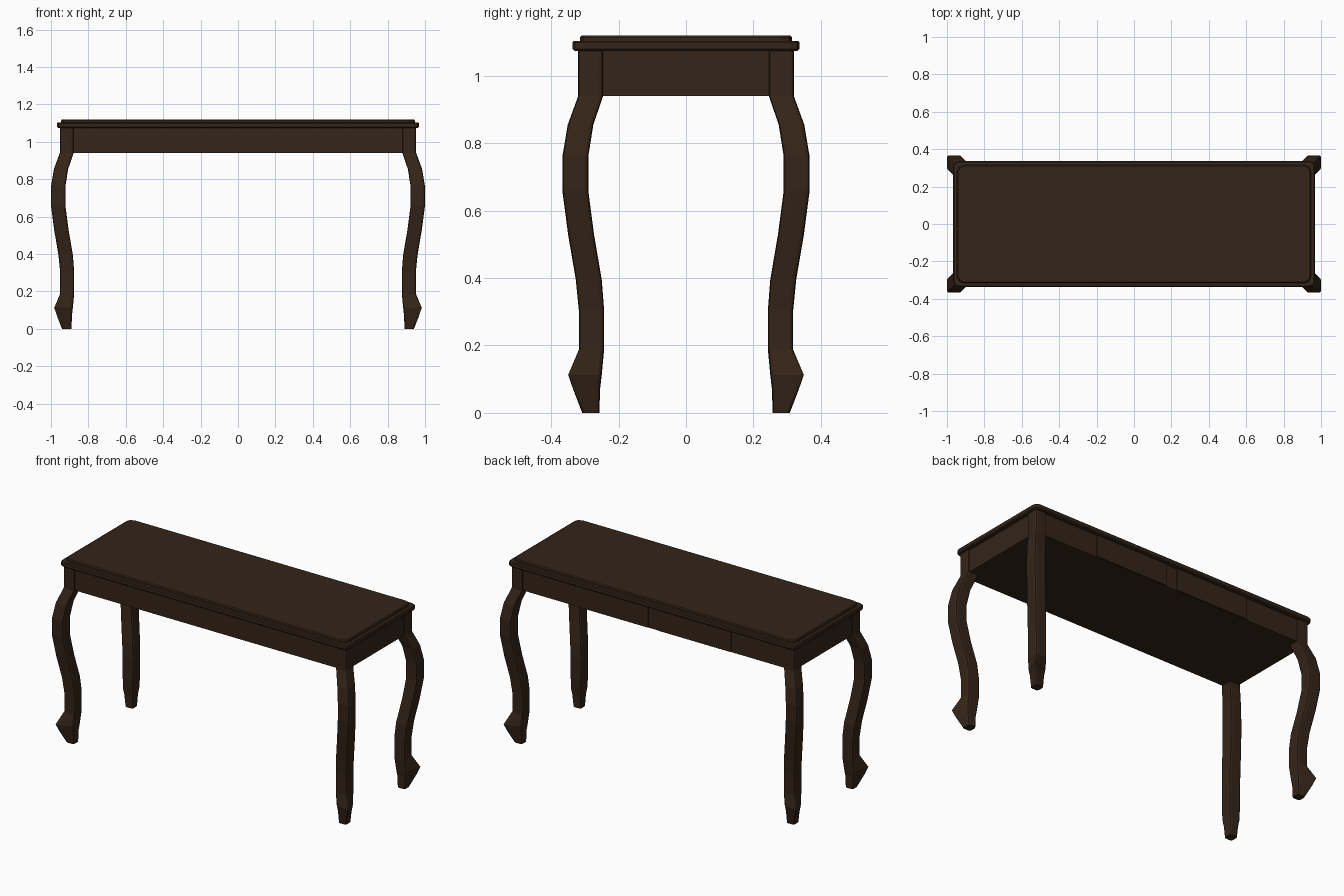
import bpy, bmesh
from mathutils import Vector

if "Cube" in bpy.data.objects:
    bpy.data.objects.remove(bpy.data.objects["Cube"])

wood = bpy.data.materials.new("dark_wood")
wood.diffuse_color = (0.035, 0.018, 0.009, 1)
wood.use_nodes = True
wood.node_tree.nodes["Principled BSDF"].inputs["Base Color"].default_value = wood.diffuse_color


def finish(name, bm):
    bmesh.ops.recalc_face_normals(bm, faces=bm.faces[:])
    me = bpy.data.meshes.new(name)
    bm.to_mesh(me)
    bm.free()
    me.materials.append(wood)
    ob = bpy.data.objects.new(name, me)
    bpy.context.collection.objects.link(ob)
    return ob


def loft(name, rings):
    bm = bmesh.new()
    loops = [[bm.verts.new(p) for p in ring] for ring in rings]
    n = len(loops[0])
    for a, b in zip(loops, loops[1:]):
        for k in range(n):
            bm.faces.new((a[k], a[(k + 1) % n], b[(k + 1) % n], b[k]))
    bm.faces.new(loops[0])
    bm.faces.new(loops[-1])
    return finish(name, bm)


def chamfer(corners, c, z):
    # cut every corner of a polygon, rounding it with a mid point
    pts = []
    n = len(corners)
    for k in range(n):
        p, a, b = (Vector(corners[j % n]) for j in (k, k - 1, k + 1))
        u, v = (a - p).normalized() * c, (b - p).normalized() * c
        for q in (p + u, p + (u + v) * 0.28, p + v):
            pts.append((q.x, q.y, z))
    return pts


def slab_ring(hx, hy, c, z):
    return chamfer([(-hx, -hy), (hx, -hy), (hx, hy), (-hx, hy)], c, z)


def box(name, x0, x1, y0, y1, z0, z1):
    r = [(x0, y0), (x1, y0), (x1, y1), (x0, y1)]
    return loft(name, [[(x, y, z) for x, y in r] for z in (z0, z1)])


# Two-tier table top with rounded corners and eased edges
loft("top_moulding", [slab_ring(0.962, 0.331, 0.025, 1.074),
                      slab_ring(0.968, 0.337, 0.028, 1.080),
                      slab_ring(0.968, 0.337, 0.028, 1.099),
                      slab_ring(0.963, 0.332, 0.026, 1.104)])
loft("table_top", [slab_ring(0.946, 0.315, 0.035, 1.104),
                   slab_ring(0.946, 0.315, 0.035, 1.114),
                   slab_ring(0.941, 0.310, 0.033, 1.120)])

# Closed apron, with two drawer fronts on the back
box("apron", -0.943, 0.943, -0.311, 0.311, 0.94, 1.075)
for side, x in (("left", -0.28), ("right", 0.28)):
    box("drawer_front_" + side, x - 0.245, x + 0.245, 0.30, 0.317, 0.942, 1.074)

# Cabriole legs: height, inner edge, side corner, outer corner (in depth)
profile = [(1.074, .246, .320, .320), (.940, .246, .320, .320),
           (.855, .275, .351, .351), (.760, .290, .367, .367),
           (.660, .290, .367, .367), (.530, .273, .350, .350),
           (.395, .250, .327, .327), (.305, .243, .318, .318),
           (.187, .243, .318, .318), (.113, .250, .320, .353),
           (.070, .255, .314, .338), (.000, .257, .308, .308)]
DX = 0.633
rings = []
for z, i, s, o in profile:
    kite = [(i + DX, i), (s + DX, i), (o + DX, o), (i + DX, s)]
    rings.append(chamfer(kite, 0.011, z))
legs = loft("legs", rings)
mirror = legs.modifiers.new("four_legs", 'MIRROR')
mirror.use_axis = (True, True, False)
mirror.use_mirror_merge = False
